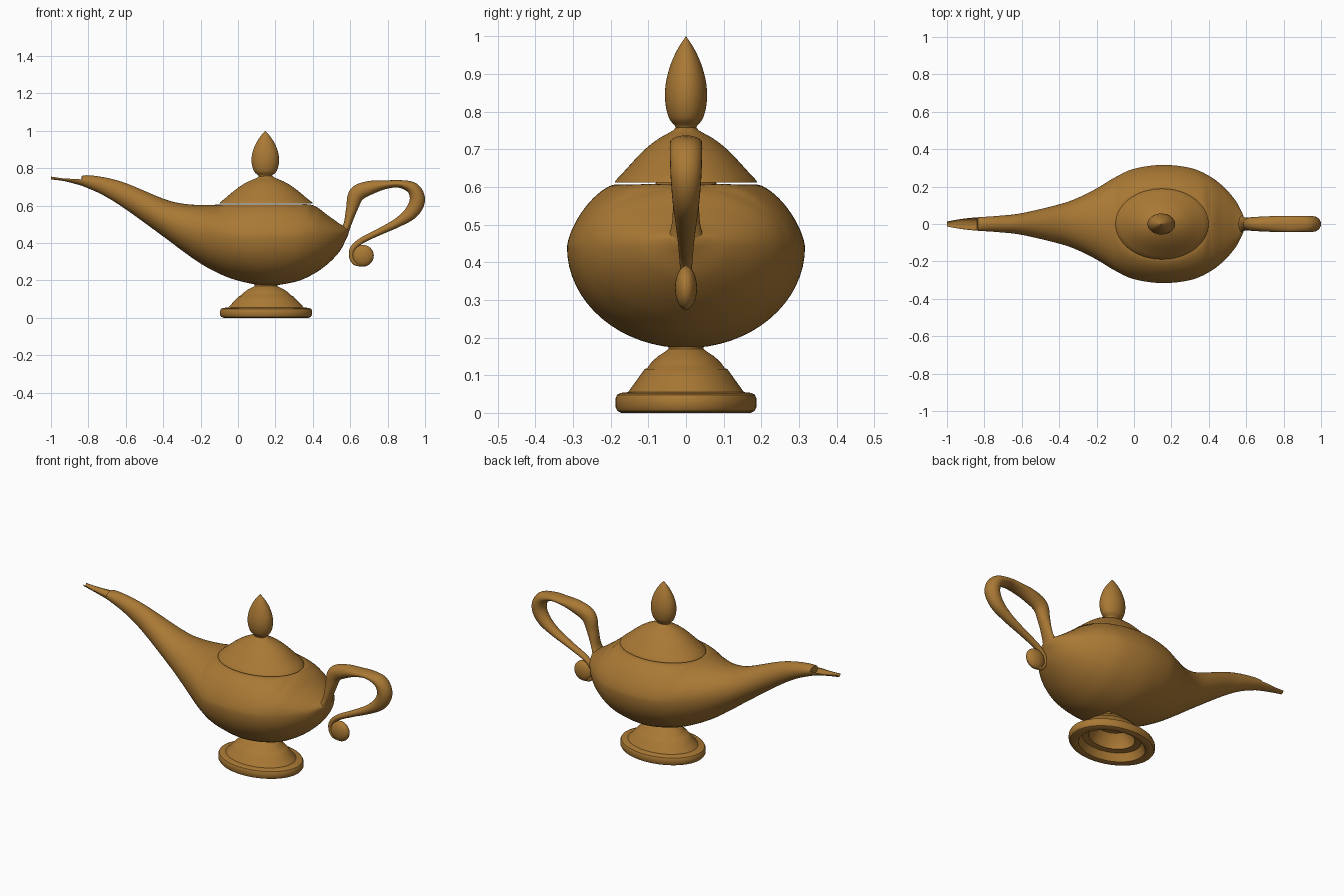
import bpy, bmesh, math
from mathutils import Vector

brass = bpy.data.materials.new("antique brass")
brass.diffuse_color = (0.40, 0.19, 0.035, 1)
CX, SQUASH = 0.15, 0.76      # axis of the oval turned parts, depth / width


def smooth_rows(rows, steps):
    """Catmull-Rom interpolation through rows of numbers."""
    pts = [Vector(r) for r in rows]
    pts = [2 * pts[0] - pts[1]] + pts + [2 * pts[-1] - pts[-2]]
    out = []
    for i in range(1, len(pts) - 2):
        a, b, c, d = pts[i - 1:i + 3]
        for k in range(steps):
            t = k / steps
            out.append(0.5 * (2 * b + (c - a) * t + (2 * a - 5 * b + 4 * c - d) * t ** 2
                              + (3 * b - a - 3 * c + d) * t ** 3))
    return out + [pts[-2]]


def finish(name, bm, angle=35):
    bmesh.ops.remove_doubles(bm, verts=bm.verts, dist=0.0004)
    bmesh.ops.recalc_face_normals(bm, faces=bm.faces)
    me = bpy.data.meshes.new(name)
    bm.to_mesh(me)
    bm.free()
    me.materials.append(brass)
    ob = bpy.data.objects.new(name, me)
    bpy.context.collection.objects.link(ob)
    bpy.ops.object.select_all(action='DESELECT')
    ob.select_set(True)
    bpy.context.view_layer.objects.active = ob
    bpy.ops.object.shade_smooth_by_angle(angle=math.radians(angle))
    return ob


def loft(name, rings, angle=35):
    """Skin closed rings of equal length and cap both ends."""
    bm = bmesh.new()
    vs = [[bm.verts.new(p) for p in r] for r in rings]
    n = len(vs[0])
    for a, b in zip(vs, vs[1:]):
        for i in range(n):
            j = (i + 1) % n
            bm.faces.new((a[i], a[j], b[j], b[i]))
    bm.faces.new(vs[0])
    bm.faces.new(vs[-1])
    return finish(name, bm, angle)


def turned(name, profile, cx=CX, seg=64):
    """Oval lathe: profile of (half depth in y, z)."""
    rings = [[(cx + max(r, 0.0003) / SQUASH * math.cos(2 * math.pi * i / seg),
               max(r, 0.0003) * math.sin(2 * math.pi * i / seg), z) for i in range(seg)]
             for r, z in profile]
    return loft(name, rings)


# Body and spout: x, half width, bottom, widest height, top
stations = [
    (-1.00, 0.013, 0.740, 0.755, 0.756), (-0.93, 0.026, 0.731, 0.745, 0.746),
    (-0.86, 0.034, 0.713, 0.742, 0.744), (-0.82, 0.037, 0.700, 0.735, 0.762),
    (-0.72, 0.044, 0.655, 0.705, 0.752), (-0.60, 0.058, 0.580, 0.650, 0.720),
    (-0.40, 0.105, 0.435, 0.535, 0.637), (-0.30, 0.140, 0.360, 0.490, 0.611),
    (-0.20, 0.190, 0.290, 0.460, 0.603), (-0.10, 0.250, 0.236, 0.445, 0.605),
    (0.00, 0.295, 0.199, 0.440, 0.606), (0.15, 0.316, 0.172, 0.440, 0.606),
    (0.30, 0.300, 0.191, 0.440, 0.606), (0.40, 0.258, 0.232, 0.440, 0.602),
    (0.48, 0.198, 0.288, 0.443, 0.548), (0.545, 0.122, 0.357, 0.448, 0.502),
    (0.58, 0.055, 0.425, 0.460, 0.483), (0.592, 0.020, 0.450, 0.465, 0.476)]
rings = []
for x, w, zb, zm, zt in smooth_rows(stations, 7):
    seat = 0.19 * math.sqrt(max(0, 1 - ((x - CX) / 0.25) ** 2))   # flat oval under lid
    e = 1 + 0.35 * seat / 0.19
    half = []
    for k in range(-16, 17):
        a = k / 32 * math.pi
        c, s = max(math.cos(a), 0), math.sin(a)
        if k <= 0:
            half.append((w * c, zm + (zm - zb) * s))
        elif x < -0.835:                                          # open scoop of the spout
            half.append((w * 0.9 * c, zm - (zm - zb) * 0.75 * s))
        else:
            half.append((seat + (w - seat) * c ** e, zm + (zt - zm) * s ** (e if seat else 1)))
    rings.append([(x, y, z) for y, z in half] + [(x, -y, z) for y, z in half[:0:-1]])
loft("body_and_spout", rings)

# Stepped foot, hollow underneath
turned("foot", [
    (0, 0.13), (0.07, 0.125), (0.095, 0.085), (0.10, 0.05), (0.128, 0.045), (0.138, 0.02),
    (0.145, 0.003), (0.155, 0), (0.172, 0), (0.182, 0.005), (0.187, 0.015), (0.187, 0.038),
    (0.183, 0.048), (0.174, 0.053), (0.154, 0.055), (0.143, 0.07), (0.125, 0.095),
    (0.110, 0.116), (0.103, 0.119), (0.092, 0.134), (0.075, 0.150), (0.055, 0.163),
    (0.046, 0.170), (0.046, 0.178), (0.06, 0.19), (0, 0.20)])

# Domed lid with a thin gap above the body
turned("lid", [
    (0, 0.612), (0.189, 0.612), (0.187, 0.617), (0.168, 0.637), (0.150, 0.657), (0.130, 0.679),
    (0.110, 0.699), (0.090, 0.716), (0.070, 0.730), (0.048, 0.742), (0.034, 0.750),
    (0.028, 0.757), (0, 0.762)])

# Pointed finial
finial = smooth_rows([(0.026, 0.752), (0.030, 0.763), (0.044, 0.780), (0.053, 0.810),
                      (0.056, 0.845), (0.052, 0.885), (0.039, 0.930), (0.020, 0.970),
                      (0.0, 1.0)], 4)
turned("finial", [(0, 0.750)] + [tuple(p) for p in finial], cx=0.146)

# Looped handle: x, z, thickness radius, half depth
path = smooth_rows([
    (0.560, 0.445, 0.028, 0.055), (0.585, 0.500, 0.021, 0.038), (0.609, 0.585, 0.031, 0.034),
    (0.636, 0.662, 0.043, 0.037), (0.712, 0.697, 0.036, 0.041), (0.800, 0.713, 0.022, 0.043),
    (0.870, 0.715, 0.021, 0.043), (0.936, 0.690, 0.034, 0.043), (0.959, 0.630, 0.041, 0.041),
    (0.928, 0.565, 0.037, 0.036), (0.855, 0.510, 0.025, 0.029), (0.750, 0.457, 0.018, 0.022),
    (0.660, 0.412, 0.016, 0.018), (0.614, 0.370, 0.015, 0.015), (0.606, 0.325, 0.012, 0.013),
    (0.626, 0.293, 0.012, 0.013), (0.660, 0.286, 0.012, 0.013)], 6)
rings = []
for i, p in enumerate(path):
    d = path[min(i + 1, len(path) - 1)] - path[max(i - 1, 0)]
    t = Vector((d[0], d[1])).normalized()
    ring = []
    for k in range(24):
        a = 2 * math.pi * k / 24
        o = p[2] * math.cos(a)
        ring.append((p[0] - t.y * o, p[3] * math.sin(a), p[1] + t.x * o))
    rings.append(ring)
loft("handle", rings, 50)

# Flattened bead at the end of the handle curl
bm = bmesh.new()
bmesh.ops.create_uvsphere(bm, u_segments=32, v_segments=20, radius=1)
for v in bm.verts:
    v.co = (0.668 + 0.058 * v.co.x, 0.029 * v.co.y, 0.332 + 0.058 * v.co.z)
finish("handle_bead", bm)
